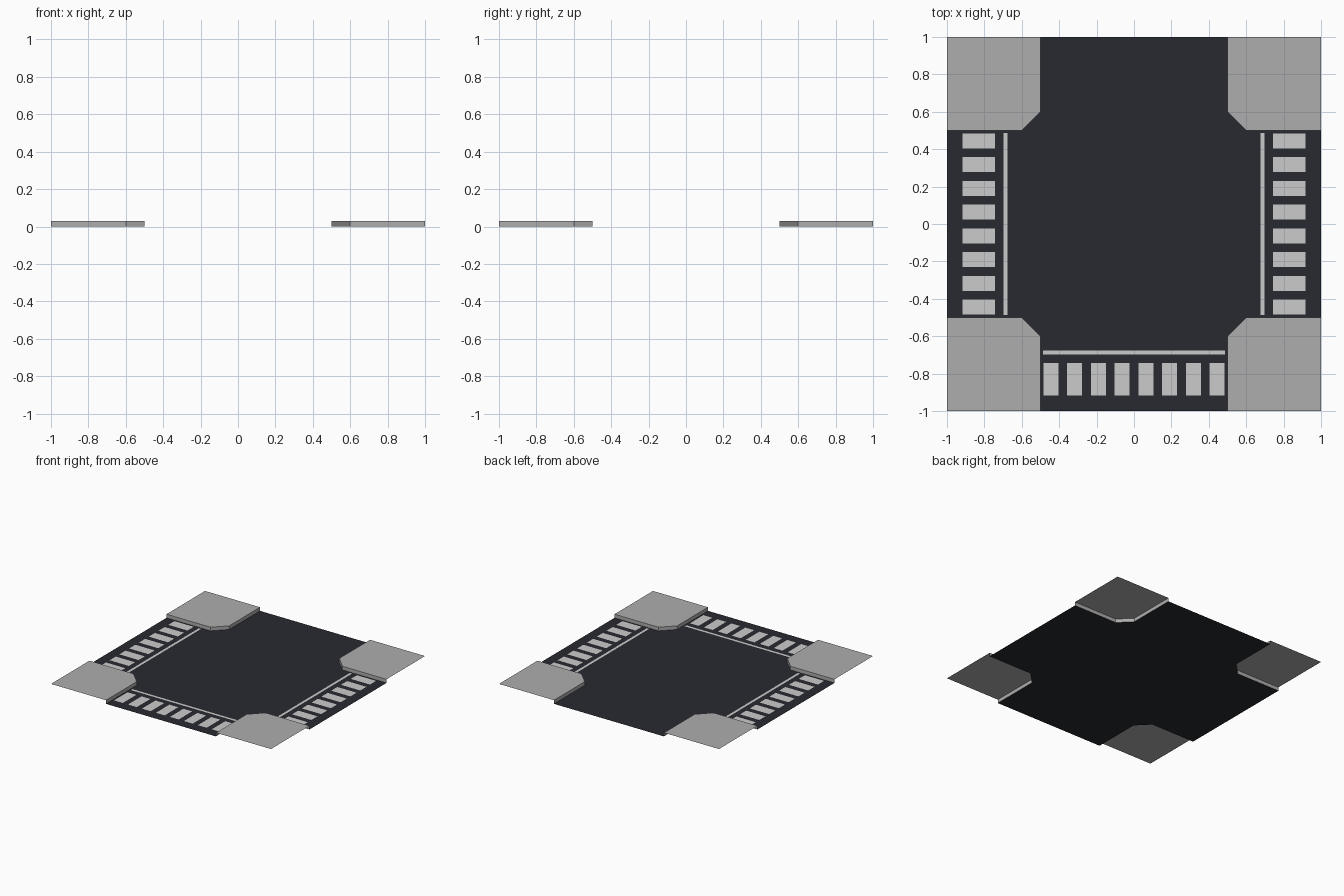
import bpy
from math import cos, sin, pi

if "Cube" in bpy.data.objects:
    bpy.data.objects.remove(bpy.data.objects["Cube"])

CURB, LIFT = 0.03, 0.001


def material(name, rgb):
    m = bpy.data.materials.new(name)
    m.diffuse_color = (*rgb, 1)
    m.use_nodes = True
    m.node_tree.nodes["Principled BSDF"].inputs["Base Color"].default_value = m.diffuse_color
    return m


def add_mesh(name, verts, faces, mat=None):
    me = bpy.data.meshes.new(name)
    me.from_pydata(verts, [], faces)
    ob = bpy.data.objects.new(name, me)
    bpy.context.collection.objects.link(ob)
    if mat:
        me.materials.append(mat)
    return ob


def turn(p, k):
    c, s = round(cos(k * pi / 2)), round(sin(k * pi / 2))
    return (p[0] * c - p[1] * s, p[0] * s + p[1] * c)


asphalt = material("asphalt", (0.022, 0.023, 0.03))
paint = material("road_paint", (0.7, 0.7, 0.7))
concrete = material("concrete", (0.42, 0.42, 0.42))

# Road surface: cross with chamfered inner corners
curb_line = [(1, 0.5), (0.6, 0.5), (0.5, 0.6), (0.5, 1)]
outline = [turn(p, k) for k in range(4) for p in curb_line]
add_mesh("road", [(x, y, 0) for x, y in outline], [range(16)], asphalt)

# Raised corner pavements: top face plus kerb wall on the road side only
for k in range(4):
    line = [turn(p, k) for p in curb_line]
    n = len(line)
    verts = [(x, y, CURB) for x, y in line + [turn((1, 1), k)]]
    verts += [(x, y, 0) for x, y in line]
    faces = [(4, 3, 2, 1, 0)]
    faces += [(i, i + 1, n + 2 + i, n + 1 + i) for i in range(n - 1)]
    add_mesh(f"pavement_{k + 1}", verts, faces, concrete)

# Painted crossings with stop lines on three arms
stripes = [(-0.445 + i * 0.127, 0.04) for i in range(8)]
rects = [(c - w, c + w, -0.917, -0.742) for c, w in stripes]
rects.append((-0.487, 0.487, -0.697, -0.676))
for k, side in ((0, "front"), (1, "right"), (3, "left")):
    verts, faces = [], []
    for x0, x1, y0, y1 in rects:
        b = len(verts)
        corners = [(x0, y0), (x1, y0), (x1, y1), (x0, y1)]
        verts += [(*turn(p, k), LIFT) for p in corners]
        faces.append(range(b, b + 4))
    add_mesh(f"crossing_{side}", verts, faces, paint)
